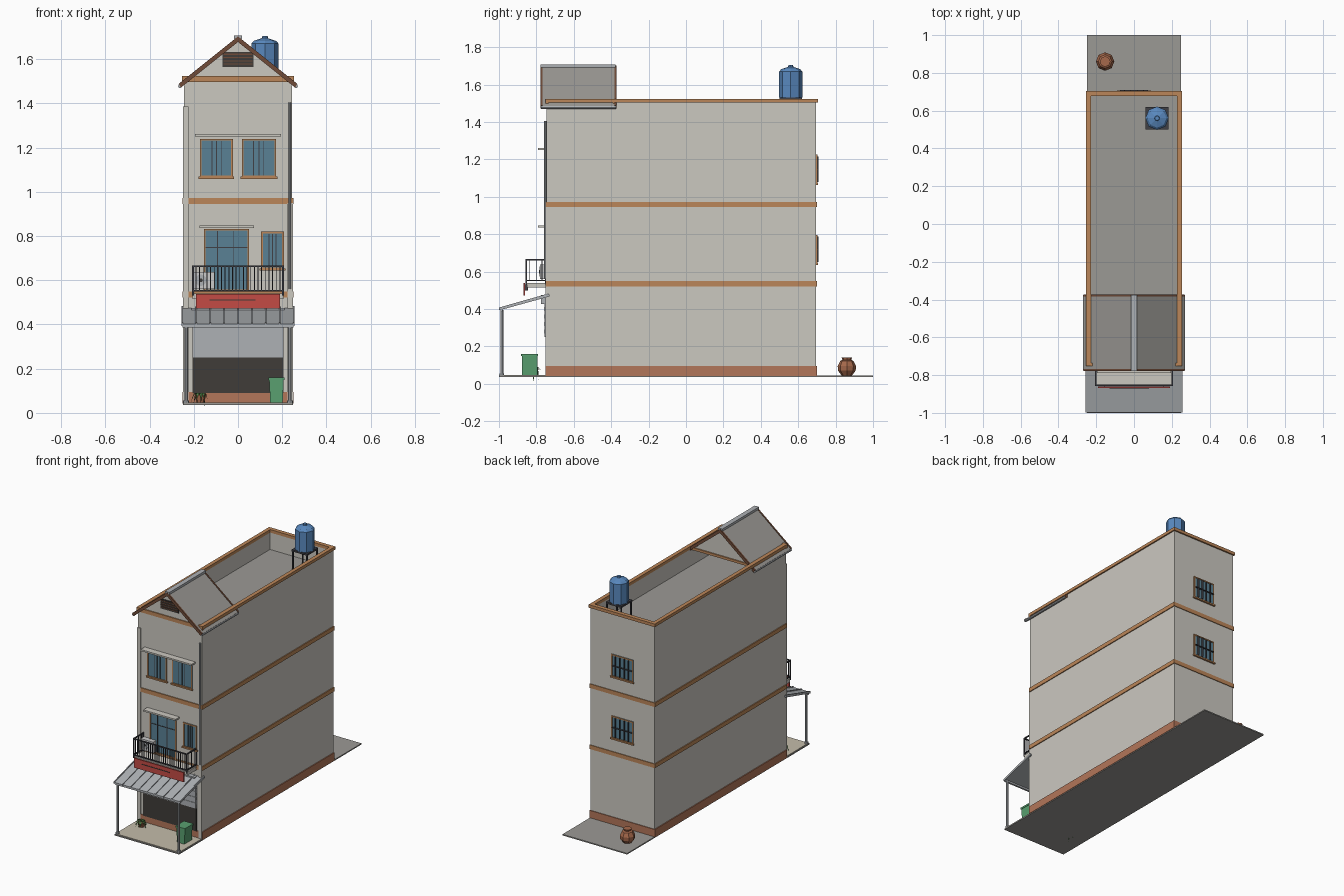
import bpy, bmesh, math, random
from mathutils import Matrix, Vector

if "Cube" in bpy.data.objects:
    bpy.data.objects.remove(bpy.data.objects["Cube"])

random.seed(3)
MATS = {}
COL = dict(wall=(.60, .58, .53), brown=(.50, .24, .10), base=(.45, .18, .10), dark=(.05, .045, .04),
           wood=(.16, .07, .04), glass=(.10, .22, .30), tile=(.55, .50, .40), red=(.55, .07, .06),
           green=(.10, .35, .16), blue=(.10, .25, .52), metal=(.42, .44, .46), iron=(.05, .05, .06),
           clay=(.38, .14, .07), white=(.75, .75, .73), roof=(.33, .32, .30), leaf=(.10, .28, .08))


def finish(name, bm, col):
    bmesh.ops.recalc_face_normals(bm, faces=bm.faces)
    me = bpy.data.meshes.new(name)
    bm.to_mesh(me)
    bm.free()
    ob = bpy.data.objects.new(name, me)
    bpy.context.collection.objects.link(ob)
    if col not in MATS:
        MATS[col] = bpy.data.materials.new(col)
        MATS[col].diffuse_color = (*COL[col], 1)
    me.materials.append(MATS[col])
    return ob


def boxes(name, col, *bs):
    """Each box is x0, x1, y0, y1, z0, z1."""
    bm = bmesh.new()
    for x0, x1, y0, y1, z0, z1 in bs:
        m = Matrix.Translation(((x0 + x1) / 2, (y0 + y1) / 2, (z0 + z1) / 2))
        bmesh.ops.create_cube(bm, size=1, matrix=m @ Matrix.Diagonal((x1 - x0, y1 - y0, z1 - z0, 1)))
    return finish(name, bm, col)


def prism(name, col, pts, a, b, axis='y'):
    """Extrude a profile: (x, z) along y, or (y, z) along x."""
    bm = bmesh.new()
    put = (lambda p, t: (p[0], t, p[1])) if axis == 'y' else (lambda p, t: (t, p[0], p[1]))
    f = bm.faces.new([bm.verts.new(put(p, a)) for p in pts])
    r = bmesh.ops.extrude_face_region(bm, geom=[f])
    d = Vector(put((0, 0), b - a))
    bmesh.ops.translate(bm, vec=d, verts=[v for v in r['geom'] if isinstance(v, bmesh.types.BMVert)])
    return finish(name, bm, col)


def lathe(name, col, prof, x, y, n=8):
    """Stack of rings (radius, z) about a vertical axis."""
    bm = bmesh.new()
    rings = [[bm.verts.new((x + r * math.cos(2 * math.pi * i / n), y + r * math.sin(2 * math.pi * i / n), z))
              for i in range(n)] for r, z in prof]
    for a, b in zip(rings, rings[1:]):
        for i in range(n):
            bm.faces.new((a[i], a[(i + 1) % n], b[(i + 1) % n], b[i]))
    bm.faces.new(rings[0])
    bm.faces.new(rings[-1])
    return finish(name, bm, col)


def rod(name, col, p, q, r, n=8):
    p, q = Vector(p), Vector(q)
    bm = bmesh.new()
    rot = (q - p).to_track_quat('Z', 'Y').to_matrix().to_4x4()
    bmesh.ops.create_cone(bm, cap_ends=True, segments=n, radius1=r, radius2=r, depth=(q - p).length,
                          matrix=Matrix.Translation((p + q) / 2) @ rot)
    return finish(name, bm, col)


def window(name, x0, x1, z0, z1, y, s, bars, rails=(), sill=True, out=.006):
    def d(a, b):
        return sorted((y + s * a, y + s * b))
    boxes(name + '_glass', 'glass', (x0, x1, *d(-.002, .003), z0, z1))
    t = .008
    fr = [(x0, x0 + t, *d(0, .007), z0, z1), (x1 - t, x1, *d(0, .007), z0, z1),
          (x0, x1, *d(0, .007), z1 - t, z1), (x0, x1, *d(0, .007), z0, z0 + t)]
    if sill:
        fr.append((x0 - .006, x1 + .006, *d(0, .012), z0 - .006, z0 + .004))
    boxes(name + '_frame', 'brown', *fr)
    w, h = x1 - x0, z1 - z0
    boxes(name + '_bars', 'iron',
          *[(x0 + w * f - .002, x0 + w * f + .002, *d(.003, out), z0 + .01, z1 - .01) for f in bars],
          *[(x0 + .008, x1 - .008, *d(.003, out), z0 + h * f - .002, z0 + h * f + .002) for f in rails])


X, F, B = .245, -.745, .695     # half width, front and back wall

# Ground and front paving
boxes('ground_slab', 'roof', (-.248, .248, -1, 1, .036, .044))
boxes('front_paving', 'tile', (-.245, .245, -.995, F, .043, .048))

# Main body and parapet
boxes('building_body', 'wall', (-X, X, F, B, .044, 1.38))
boxes('parapet', 'wall', (-X, -.23, F, B, 1.37, 1.51), (.23, X, F, B, 1.37, 1.51),
      (-.235, .235, F, F + .015, 1.37, 1.51), (-.235, .235, B - .015, B, 1.37, 1.51))
boxes('roof_floor', 'roof', (-.23, .23, F + .015, B - .015, 1.378, 1.384))
boxes('parapet_coping', 'brown', (-.254, -.227, -.74, .705, 1.503, 1.524), (.227, .254, -.74, .705, 1.503, 1.524),
      (-.254, .254, .677, .705, 1.503, 1.524), (-.254, .254, -.752, -.735, 1.498, 1.524))
for n, a, b in (('lower', .521, .549), ('upper', .945, .973)):
    boxes(n + '_floor_band', 'brown', (-.251, .251, F - .006, B + .005, a, b))
boxes('base_band', 'base', (-.251, .251, F - .005, B + .005, .042, .095))
boxes('pilasters', 'wall', (-.248, -.224, F - .007, F, .045, 1.385), (.224, .248, F - .007, F, .045, .95))
rod('drain_pipe', 'metal', (.234, -.752, .56), (.234, -.752, 1.405), .006)

# Front gable roof
prism('gable_front', 'wall', [(-.24, 1.49), (.24, 1.49), (0, 1.685)], F, F + .015)
prism('gable_back', 'wall', [(-.22, 1.50), (.22, 1.50), (0, 1.685)], -.40, -.388)
boxes('gable_back_tie', 'brown', (-.25, .25, -.39, -.38, 1.498, 1.515))
for s, n in ((-1, 'left'), (1, 'right')):
    prism(n + '_roof_slope', 'roof', [(0, 1.70), (s * .267, 1.486), (s * .267, 1.474), (0, 1.688)], -.772, -.378)
    for y, e in ((-.779, 'front'), (-.383, 'back')):
        prism(f'{n}_{e}_bargeboard', 'wood',
              [(0, 1.703), (s * .268, 1.489), (s * .258, 1.472), (0, 1.678)], y, y + .011)
    rod(n + '_eave_gutter', 'metal', (s * .262, -.775, 1.478), (s * .262, -.375, 1.478), .009)
boxes('ridge_cap', 'metal', (-.017, .017, -.777, -.376, 1.692, 1.708))
boxes('attic_vent', 'dark', (-.07, .07, F - .006, F, 1.565, 1.632))
boxes('attic_vent_slats', 'wood', *[(-.066, .066, F - .01, F, z, z + .005) for z in (1.575, 1.590, 1.605, 1.620)])

# Upper windows, balcony door and canopies
window('top_left_window', -.172, -.023, 1.065, 1.24, F, -1, (.36, .5, .66))
window('top_right_window', .018, .172, 1.065, 1.24, F, -1, (.34, .5, .64))
window('balcony_door', -.154, .05, .55, .832, F, -1, (.3, .66), (.7,), False)
window('balcony_window', .104, .208, .65, .82, F, -1, (.35, .5, .65))
boxes('top_canopy', 'wall', (-.195, .195, -.79, F, 1.250, 1.261))
boxes('door_canopy', 'wall', (-.175, .073, -.79, F, .836, .847))

# Rear windows with grilles
for z, n in ((1.07, 'upper'), (.642, 'lower')):
    window(n + '_rear_window', -.083, .083, z, z + .155, B, 1, (.2, .4, .6, .8), (.5,), out=.014)

# Balcony with railing
boxes('balcony_slab', 'wall', (-.205, .205, -.85, F, .515, .54))
rails = [(-.207, .207, -.857, -.849, z, z + .007) for z in (.549, .66)]
for x in (-.203, .203):
    rails += [(x - .004, x + .004, -.855, F, z, z + .007) for z in (.549, .66)]
    rails += [(x - .004, x + .004, y - .004, y + .004, .53, .665) for y in (-.853, -.749)]
    rails += [(x - .002, x + .002, y - .002, y + .002, .55, .665) for y in (-.835, -.80, -.77)]
rails += [(-.19 + i * .0165 - .002, -.19 + i * .0165 + .002, -.855, -.851, .55, .665) for i in range(24)]
boxes('balcony_railing', 'iron', *rails)

# Air conditioner on the balcony
boxes('air_conditioner', 'white', (-.2, -.105, -.78, F, .56, .637))
rod('air_conditioner_fan', 'metal', (-.168, -.784, .6), (-.168, -.775, .6), .026, 12)
rod('air_conditioner_hub', 'dark', (-.168, -.786, .6), (-.168, -.78, .6), .009)

# Blank sign board below the balcony
boxes('sign_board', 'red', (-.19, .19, -.868, -.86, .472, .538))
boxes('sign_stripe', 'dark', (-.13, .08, -.87, -.867, .508, .513))
boxes('sign_hangers', 'iron', (-.16, -.155, -.862, -.845, .50, .53), (.155, .16, -.862, -.845, .50, .53))

# Shop front: opening and half-raised shutter
boxes('shop_opening', 'dark', (-.205, .205, F - .006, F, .09, .45))
boxes('shutter', 'metal', *[(-.205, .205, F - .012 - .003 * (i % 2), F, .25 + i * .02, .27 + i * .02) for i in range(9)])
boxes('shutter_box', 'metal', (-.21, .21, -.775, F, .428, .475))

# Awning, ribs and posts
prism('awning_sheet', 'metal', [(-.73, .478), (-.998, .403), (-.998, .393), (-.73, .467)], -.256, .256, 'x')
for i in range(9):
    x = -.252 + i * .063
    prism(f'awning_rib_{i}', 'metal', [(-.735, .483), (-.999, .408), (-.999, .395), (-.735, .470)],
          x - .003, x + .003, 'x')
boxes('awning_front_beam', 'metal', (-.25, .25, -.993, -.98, .386, .399))
for s in (-1, 1):
    rod('awning_post', 'metal', (s * .235, -.985, .045), (s * .235, -.985, .395), .008)
    rod('awning_post_foot', 'metal', (s * .235, -.985, .044), (s * .235, -.985, .056), .013)

# Rubbish bin
prism('bin_body', 'green', [(.146, .048), (.202, .048), (.207, .15), (.141, .15)], -.877, -.795)
boxes('bin_lid', 'green', (.138, .21, -.882, -.79, .148, .16))

# Potted plant
lathe('plant_pot', 'clay', [(.018, .048), (.026, .082), (.022, .083), (.02, .078)], -.17, -.815)
bm = bmesh.new()
for i in range(12):
    a = i * 2.4
    d = Vector((math.cos(a), math.sin(a), 0))
    side = Vector((-d.y, d.x, 0)) * .006
    c = Vector((-.17, -.815, .078))
    r = random.uniform(.035, .05)
    m = c + d * r * .6 + Vector((0, 0, .012))
    tip = c + d * r + Vector((0, 0, -.078 if i == 0 else random.uniform(-.06, .0)))
    v = [bm.verts.new(p) for p in (c, m + side, tip, m - side)]
    bm.faces.new(v)
finish('plant_leaves', bm, 'leaf')

# Clay jar behind the building
lathe('clay_jar', 'clay', [(.028, .045), (.047, .07), (.049, .095), (.036, .122), (.024, .128), (.028, .14), (.02, .14)],
      -.153, .86)

# Water tank on its stand
lathe('water_tank', 'blue', [(.062, 1.53), (.062, 1.67), (.05, 1.683), (.014, 1.695), (.012, 1.705)], .122, .56)
boxes('tank_stand', 'iron', (.062, .182, .50, .62, 1.518, 1.53),
      *[(x - .004, x + .004, y - .004, y + .004, 1.38, 1.52) for x in (.068, .176) for y in (.506, .614)])

for m in bpy.data.materials:
    if m.users and not m.is_grease_pencil:
        m.use_nodes = True
        m.node_tree.nodes["Principled BSDF"].inputs["Base Color"].default_value = m.diffuse_color
